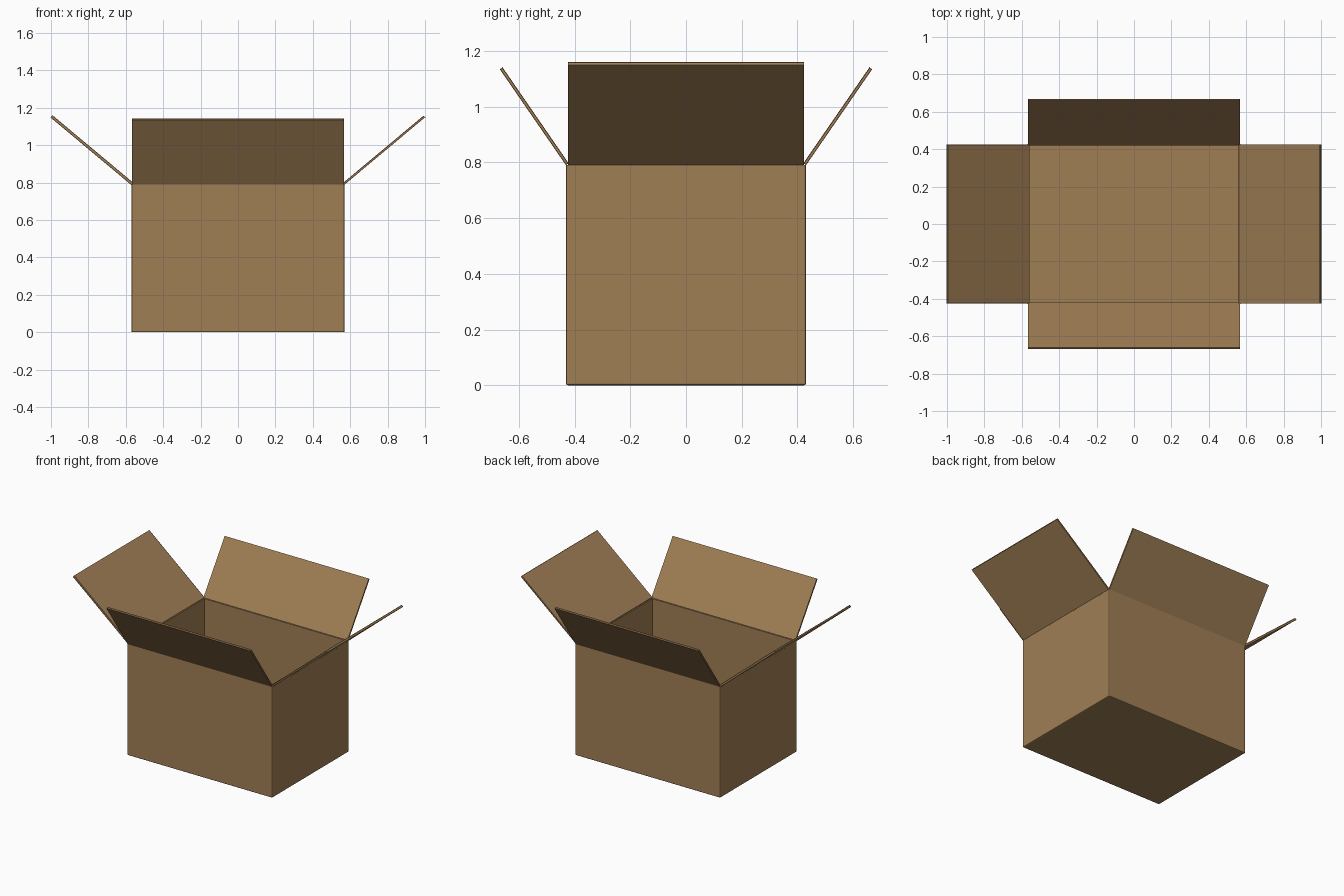
import bpy, bmesh
from mathutils import Vector

cube = bpy.data.objects.get("Cube")
if cube:
    bpy.data.objects.remove(cube, do_unlink=True)

# Cardboard colour
card = bpy.data.materials.new("brown_cardboard")
card.use_nodes = True
card.diffuse_color = (0.352, 0.212, 0.091, 1)
card.node_tree.nodes["Principled BSDF"].inputs["Base Color"].default_value = card.diffuse_color

HALF_X, HALF_Y, HEIGHT, THICK = 0.57, 0.431, 0.79, 0.012


def finish(bm, name):
    bmesh.ops.recalc_face_normals(bm, faces=bm.faces)
    mesh = bpy.data.meshes.new(name)
    bm.to_mesh(mesh)
    bm.free()
    mesh.materials.append(card)
    obj = bpy.data.objects.new(name, mesh)
    bpy.context.collection.objects.link(obj)
    return obj


# Open box: a cube with softened outer edges, its top removed, thickened inward
bm = bmesh.new()
bmesh.ops.create_cube(bm, size=1)
for v in bm.verts:
    v.co = Vector((v.co.x * 2 * HALF_X, v.co.y * 2 * HALF_Y, (v.co.z + 0.5) * HEIGHT))
lid = [f for f in bm.faces if f.normal.z > 0.9]
bmesh.ops.delete(bm, geom=lid, context='FACES_ONLY')
soft = [e for e in bm.edges if len(e.link_faces) == 2]
bmesh.ops.bevel(bm, geom=soft, offset=0.007, segments=2, profile=0.5, affect='EDGES')
box = finish(bm, "box_body")
wall = box.modifiers.new("wall_thickness", 'SOLIDIFY')
wall.thickness = THICK
wall.offset = -1


def flap(name, hinge, tip, half_width):
    """Thin board between two edge points, running across at right angles to them."""
    hinge, tip = Vector(hinge), Vector(tip)
    along = tip - hinge
    across = along.cross(Vector((0, 0, 1))).normalized()
    normal = across.cross(along).normalized()
    bm = bmesh.new()
    bmesh.ops.create_cube(bm, size=1)
    for v in bm.verts:
        v.co = (hinge + along * (v.co.x + 0.5) + across * (v.co.y * 2 * half_width)
                + normal * (v.co.z * THICK))
    bmesh.ops.bevel(bm, geom=bm.edges[:], offset=0.002, segments=1, affect='EDGES')
    return finish(bm, name)


# Four open flaps, in mirrored pairs
for side, name in ((1, "left_flap"), (-1, "right_flap")):
    flap(name, (side * 0.565, 0, 0.793), (side * 0.996, 0, 1.153), 0.422)
for side, name in ((1, "back_flap"), (-1, "front_flap")):
    flap(name, (0, side * 0.426, 0.793), (0, side * 0.663, 1.137), 0.564)
